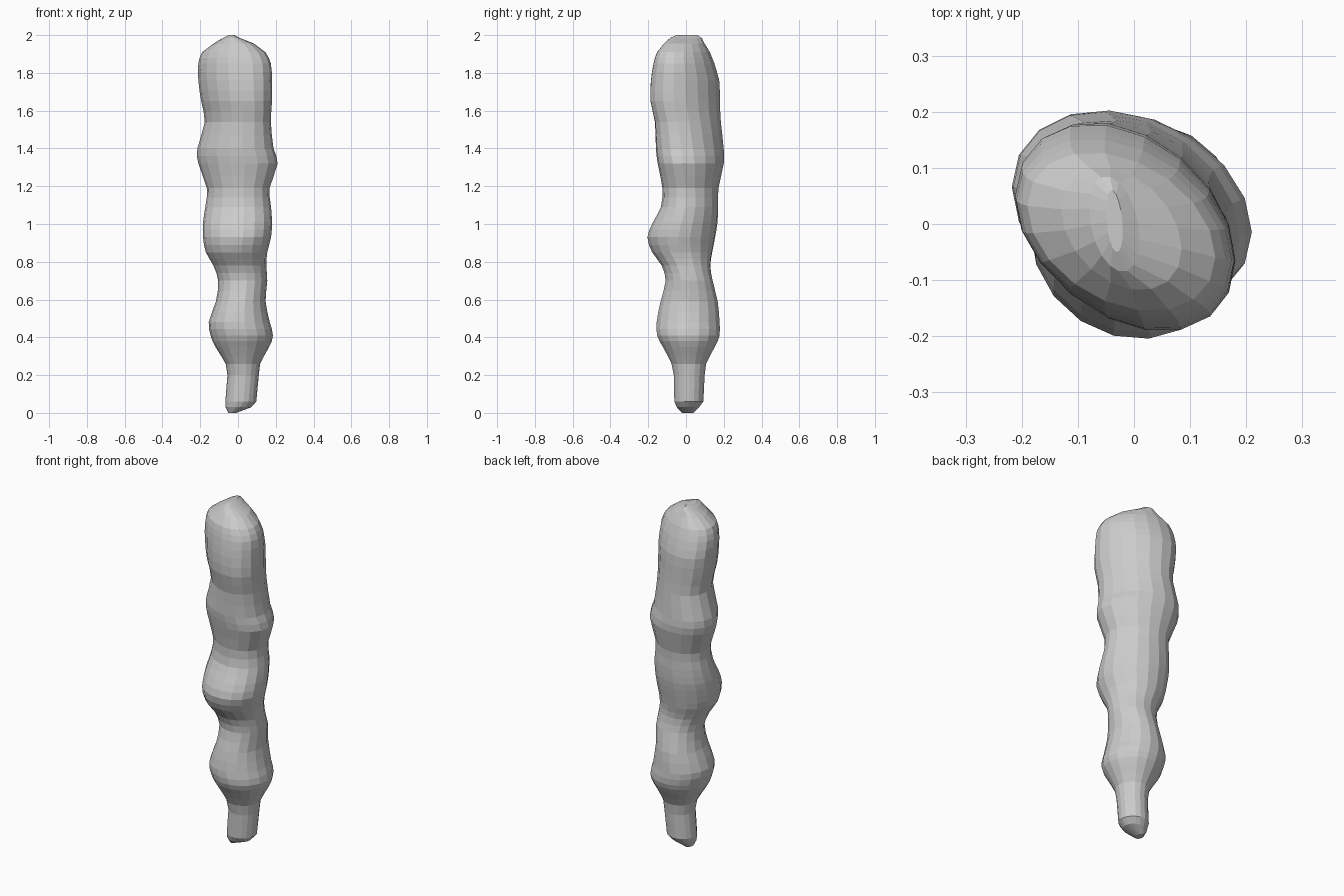
import bpy, bmesh, math

if "Cube" in bpy.data.objects:
    bpy.data.objects.remove(bpy.data.objects["Cube"])

SIDES = 18

# Lumpy body outline: height, left, right, front, back
PROFILE = [
    (0.00, -.05, -.01, -.02, .04),
    (0.03, -.065, .07, -.05, .07),
    (0.06, -.067, .097, -.063, .093),
    (0.20, -.056, .11, -.066, .10),
    (0.26, -.065, .117, -.078, .108),
    (0.35, -.12, .165, -.125, .155),
    (0.41, -.145, .185, -.155, .18),
    (0.48, -.155, .168, -.158, .18),
    (0.59, -.117, .146, -.137, .17),
    (0.70, -.105, .155, -.11, .143),
    (0.78, -.13, .15, -.13, .13),
    (0.85, -.17, .155, -.18, .14),
    (0.93, -.185, .175, -.205, .155),
    (1.01, -.185, .18, -.175, .167),
    (1.09, -.173, .175, -.133, .17),
    (1.19, -.165, .167, -.125, .172),
    (1.32, -.21, .21, -.15, .20),
    (1.40, -.215, .188, -.16, .20),
    (1.54, -.176, .174, -.166, .186),
    (1.65, -.195, .18, -.19, .182),
    (1.76, -.21, .18, -.188, .178),
    (1.85, -.21, .174, -.174, .152),
    (1.91, -.19, .145, -.155, .128),
    (1.955, -.13, .085, -.118, .10),
    (1.985, -.08, .01, -.085, .085),
    (2.00, -.05, -.02, -.05, .06),
]


def midway(i):
    """Smooth row halfway between profile rows i and i+1."""
    p = [PROFILE[min(max(i + k, 0), len(PROFILE) - 1)] for k in (-1, 0, 1, 2)]
    z = (p[1][0] + p[2][0]) / 2
    vals = [(9 * (b + c) - a - d) / 16 for a, b, c, d in zip(*p)]
    return (z, *vals[1:])


def skew(z):
    """The upper part is flattened on its back-right and front-left."""
    return -0.33 * min(1, max(0, (z - 0.7) / 0.9))


rows = []
for i, row in enumerate(PROFILE):
    rows.append(row)
    if 4 <= i < len(PROFILE) - 4:
        rows.append(midway(i))

# Loft the rings into one closed body
bm = bmesh.new()
rings = []
for z, left, right, front, back in rows:
    cx, a = (left + right) / 2, (right - left) / 2
    cy, b = (front + back) / 2, (back - front) / 2
    ring = []
    for k in range(SIDES):
        t = 2 * math.pi * k / SIDES
        ring.append(bm.verts.new((cx + a * math.cos(t),
                                  cy + b * math.sin(t + skew(z)), z)))
    rings.append(ring)
for lo, hi in zip(rings, rings[1:]):
    for k in range(SIDES):
        n = (k + 1) % SIDES
        bm.faces.new((lo[k], lo[n], hi[n], hi[k]))
bm.faces.new(rings[0][::-1])
bm.faces.new(rings[-1])
bmesh.ops.recalc_face_normals(bm, faces=bm.faces)

mesh = bpy.data.meshes.new("lumpy_stalk")
bm.to_mesh(mesh)
bm.free()
stalk = bpy.data.objects.new("lumpy_stalk", mesh)
bpy.context.collection.objects.link(stalk)
